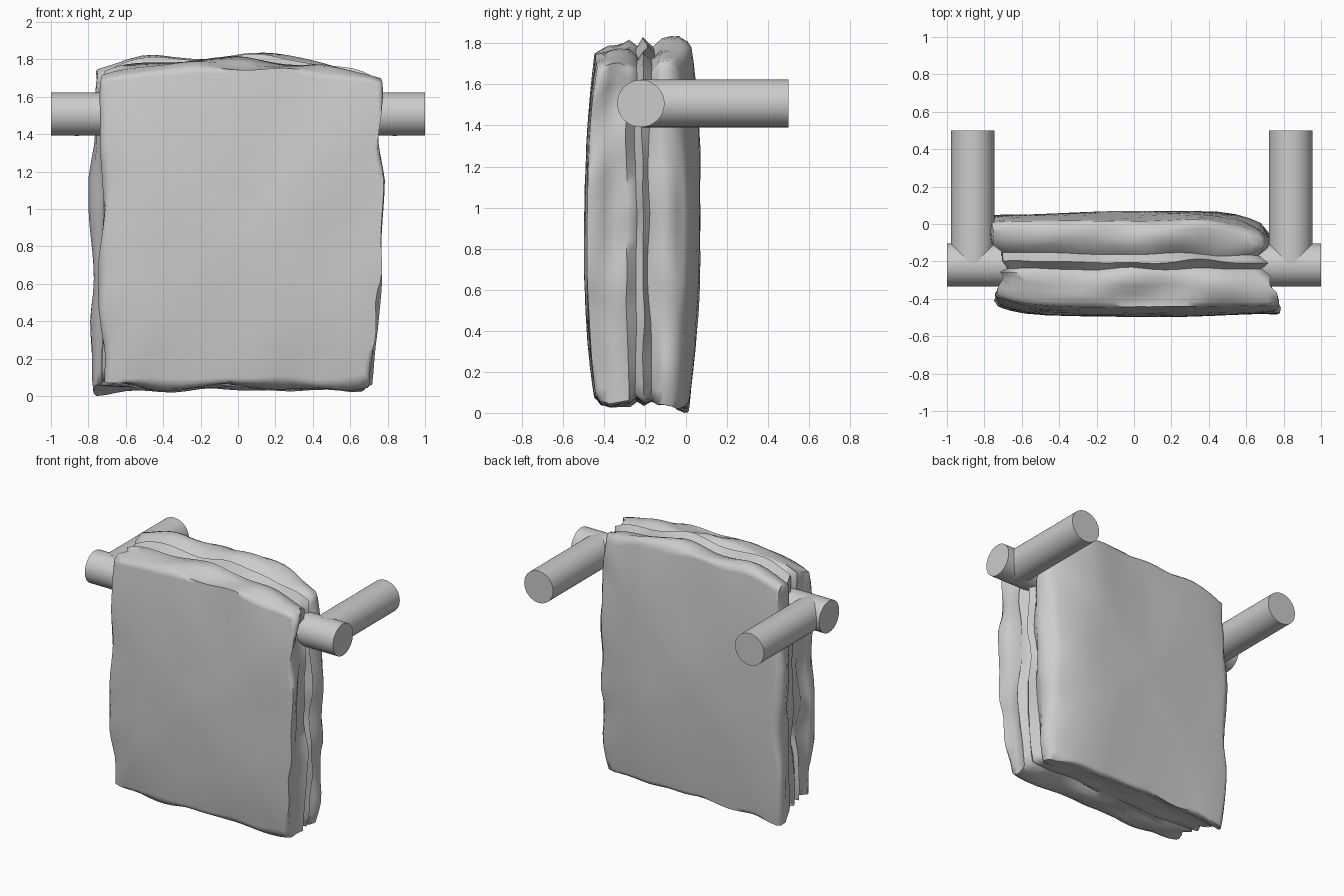
import bpy, bmesh, math
from mathutils import Vector, noise

if "Cube" in bpy.data.objects:
    bpy.data.objects.remove(bpy.data.objects["Cube"])


def finish(bm, name, angle):
    bmesh.ops.recalc_face_normals(bm, faces=bm.faces)
    mesh = bpy.data.meshes.new(name)
    bm.to_mesh(mesh)
    bm.free()
    ob = bpy.data.objects.new(name, mesh)
    bpy.context.collection.objects.link(ob)
    bpy.ops.object.select_all(action='DESELECT')
    ob.select_set(True)
    bpy.context.view_layer.objects.active = ob
    bpy.ops.object.shade_smooth_by_angle(angle=math.radians(angle))
    return ob


def rod(name, a, b, r):
    a, b = Vector(a), Vector(b)
    bm = bmesh.new()
    bmesh.ops.create_cone(bm, cap_ends=True, segments=48, radius1=r, radius2=r, depth=(b - a).length)
    q = (b - a).to_track_quat('Z', 'Y')
    for v in bm.verts:
        v.co = q @ v.co + (a + b) / 2
    return finish(bm, name, 40)


# Rail and the two wall arms
rod("rail", (-1, -0.22, 1.507), (1, -0.22, 1.507), 0.115)
rod("left_arm", (-0.862, -0.22, 1.507), (-0.862, 0.5, 1.507), 0.116)
rod("right_arm", (0.838, -0.22, 1.507), (0.838, 0.5, 1.507), 0.116)

# Folded towel layers from front to back: y, left, right, bottom, top
LAYERS = [
    (-0.44, -0.71, 0.765, 0.085, 1.695),
    (-0.415, -0.725, 0.765, 0.065, 1.71),
    (-0.37, -0.72, 0.75, 0.055, 1.73),
    (-0.32, -0.69, 0.72, 0.06, 1.73),
    (-0.275, -0.71, 0.735, 0.055, 1.74),
    (-0.24, -0.685, 0.69, 0.075, 1.71),
    (-0.205, -0.72, 0.72, 0.055, 1.76),
    (-0.165, -0.715, 0.67, 0.075, 1.71),
    (-0.12, -0.755, 0.70, 0.055, 1.75),
    (-0.08, -0.765, 0.71, 0.05, 1.76),
    (-0.04, -0.775, 0.70, 0.045, 1.77),
    (-0.005, -0.77, 0.675, 0.04, 1.76),
    (0.012, -0.755, 0.655, 0.045, 1.74),
]
N = 24  # points per towel side
SIDES = [-1 + 2 * i / N for i in range(N)]
RING = ([(t, -1) for t in SIDES] + [(1, t) for t in SIDES]
        + [(-t, 1) for t in SIDES] + [(-1, -t) for t in SIDES])


def towel_point(k, u, v, s):
    y, left, right, low, high = LAYERS[k]
    # barely rounded corners
    c = 1 - 0.012 * abs(u * v) ** 10
    u, v = u * c, v * c
    # crumpled outline, crown at the top, different sway per layer
    n1 = noise.noise((u * 2.4, v * 3.2, k * 0.33))
    n2 = noise.noise((u * 2.4 + 9, v * 3.2, k * 0.33))
    u, v = u * s, v * s
    x = left + (right - left) * (u + 1) / 2 + 0.04 * n1 * s ** 6
    z = low + (high - low) * (v + 1) / 2 + 0.04 * n2 * s ** 6
    z += (0.06 if k > 3 else 0.05) * (1 - u * u) * max(v, 0) ** 4
    if u > 0:  # right edge slopes in at the hem
        x -= (0.05 if k < 3 else 0.015) * u * max(0, -v)
        if k > 3:
            z -= 0.05 * u ** 3 * max(v, 0) ** 4
            x += 0.02 * u * (1 - v * v)
    # layers bulge outwards between hem and rail, side edges curl in
    out = (y + 0.21) / 0.22
    bulge = 0.045 * (1 - abs(v) ** 2.5) + 0.008 * (1 - s)
    curl_left, curl_right = (0.045, 0.005) if out < 0 else (0.01, 0.05)
    bulge -= (curl_left if u < 0 else curl_right) * abs(u) ** 7
    y += out * bulge
    y += 0.014 * noise.noise((u * 2, v * 1.6, k * 0.05 + 4))
    if k > 9:  # back panel ripple and drooping left corner
        y += 0.02 * math.exp(-((u - 0.6) / 0.22) ** 2 - ((v - 0.6) / 0.5) ** 2)
        z -= 0.03 * max(-u, 0) ** 2 * max(-v, 0) ** 6
    elif 2 < k:
        y += 0.02 * noise.noise((u * 3, v * 3, k * 0.5))
    return Vector((x, y, z))


bm = bmesh.new()
last = len(LAYERS) - 1
inner = [0.12, 0.3, 0.5, 0.68, 0.82, 0.92, 0.975]
stations = ([(0, s) for s in inner] + [(k, 1) for k in range(last + 1)]
            + [(last, s) for s in reversed(inner)])
rings = [[bm.verts.new(towel_point(k, u, v, s)) for u, v in RING] for k, s in stations]
for a, b in zip(rings, rings[1:]):
    for i in range(len(RING)):
        j = (i + 1) % len(RING)
        bm.faces.new((a[i], a[j], b[j], b[i]))
# Close the middle of the front and back panels
for k, ring in ((0, rings[0]), (last, rings[-1])):
    c = bm.verts.new(towel_point(k, 0, 0, 0))
    for i in range(len(RING)):
        bm.faces.new((ring[i], ring[(i + 1) % len(RING)], c))
# Rest the lowest corner on the ground
low = min(v.co.z for v in bm.verts)
for v in bm.verts:
    v.co.z -= low * max(0, 1 - v.co.z / 0.5)
finish(bm, "towel", 70)
